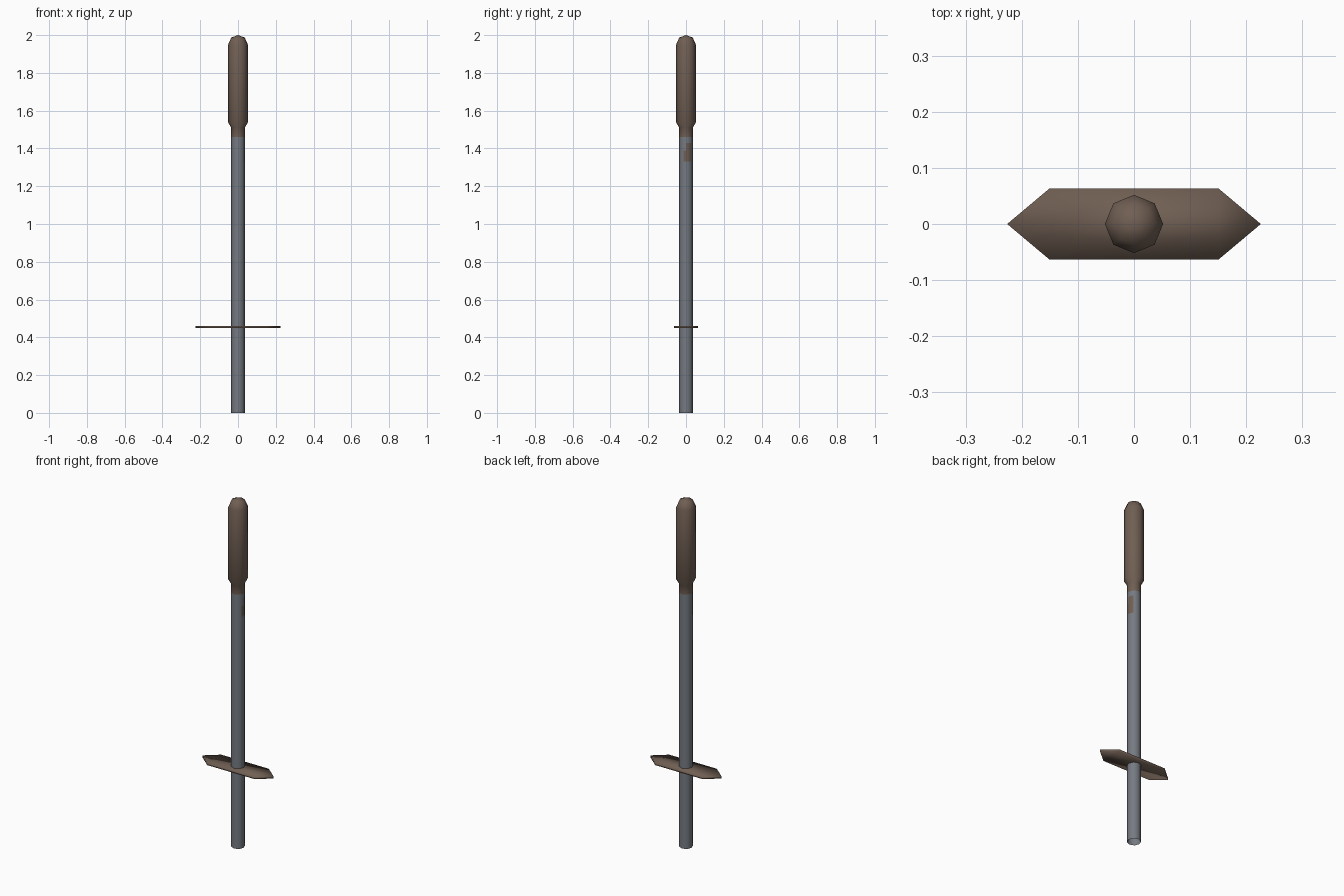
import bpy, bmesh, math

if "Cube" in bpy.data.objects:
    bpy.data.objects.remove(bpy.data.objects["Cube"])

SIDES = 8

def material(name, rgb):
    m = bpy.data.materials.new(name)
    m.diffuse_color = (*rgb, 1)
    m.use_nodes = True
    m.node_tree.nodes["Principled BSDF"].inputs["Base Color"].default_value = m.diffuse_color
    return m

BROWN = material("worn brown", (0.162, 0.114, 0.087))
GREY = material("steel grey", (0.180, 0.196, 0.222))

def finish(bm, name, mats, angle):
    mesh = bpy.data.meshes.new(name)
    bm.normal_update()
    bm.to_mesh(mesh)
    bm.free()
    ob = bpy.data.objects.new(name, mesh)
    bpy.context.collection.objects.link(ob)
    for m in mats:
        mesh.materials.append(m)
    bpy.ops.object.select_all(action='DESELECT')
    ob.select_set(True)
    bpy.context.view_layer.objects.active = ob
    bpy.ops.object.shade_smooth_by_angle(angle=math.radians(angle))
    return ob

def lathe(profile, cap_top, cuts=1):
    """Octagonal lathe; each flat side is split into equal coplanar strips."""
    bm = bmesh.new()
    rings = []
    for r, z in profile:
        ring = []
        for i in range(SIDES):
            a, b = (2 * math.pi * k / SIDES for k in (i, i + 1))
            for c in range(cuts):
                t = c / cuts
                ring.append(bm.verts.new((
                    r * (math.cos(a) * (1 - t) + math.cos(b) * t),
                    r * (math.sin(a) * (1 - t) + math.sin(b) * t), z)))
        rings.append(ring)
    n = SIDES * cuts
    for lo, hi in zip(rings, rings[1:]):
        for i in range(n):
            j = (i + 1) % n
            bm.faces.new((lo[i], lo[j], hi[j], hi[i]))
    if cap_top:
        tip = bm.verts.new((0, 0, cap_top))
        for i in range(n):
            bm.faces.new((rings[-1][i], rings[-1][(i + 1) % n], tip))
    return bm

# Pole: open tube with a worn brown patch on its right side
R = 0.036
pole = lathe([(R, z) for z in (0, 1.33, 1.39, 1.43, 1.46)], None, cuts=2)
for f in pole.faces:
    c = f.calc_center_median()
    ang = math.degrees(math.atan2(c.y, c.x))
    patch = 1.33 < c.z < 1.43 and 0 < ang < 45
    corner = 1.33 < c.z < 1.39 and -24 < ang < 0
    f.material_index = 1 if patch or corner else 0
finish(pole, "pole", [GREY, BROWN], 50)

# Handle: narrow collar, thick grip, domed end
handle = lathe([(R, 1.46), (R, 1.51), (0.052, 1.537), (0.052, 1.95),
                (0.036, 1.987)], 2.0)
finish(handle, "handle", [BROWN], 60)

# Foot plate: thin bar with pointed ends
plate = bmesh.new()
outline = [(0.226, 0), (0.151, 0.063), (-0.151, 0.063),
           (-0.226, 0), (-0.151, -0.063), (0.151, -0.063)]
base = plate.faces.new([plate.verts.new((x, y, 0.449)) for x, y in outline])
ext = bmesh.ops.extrude_face_region(plate, geom=[base], use_keep_orig=True)
for v in ext["geom"]:
    if isinstance(v, bmesh.types.BMVert):
        v.co.z += 0.012
bmesh.ops.recalc_face_normals(plate, faces=plate.faces[:])
finish(plate, "foot_plate", [BROWN], 100)
